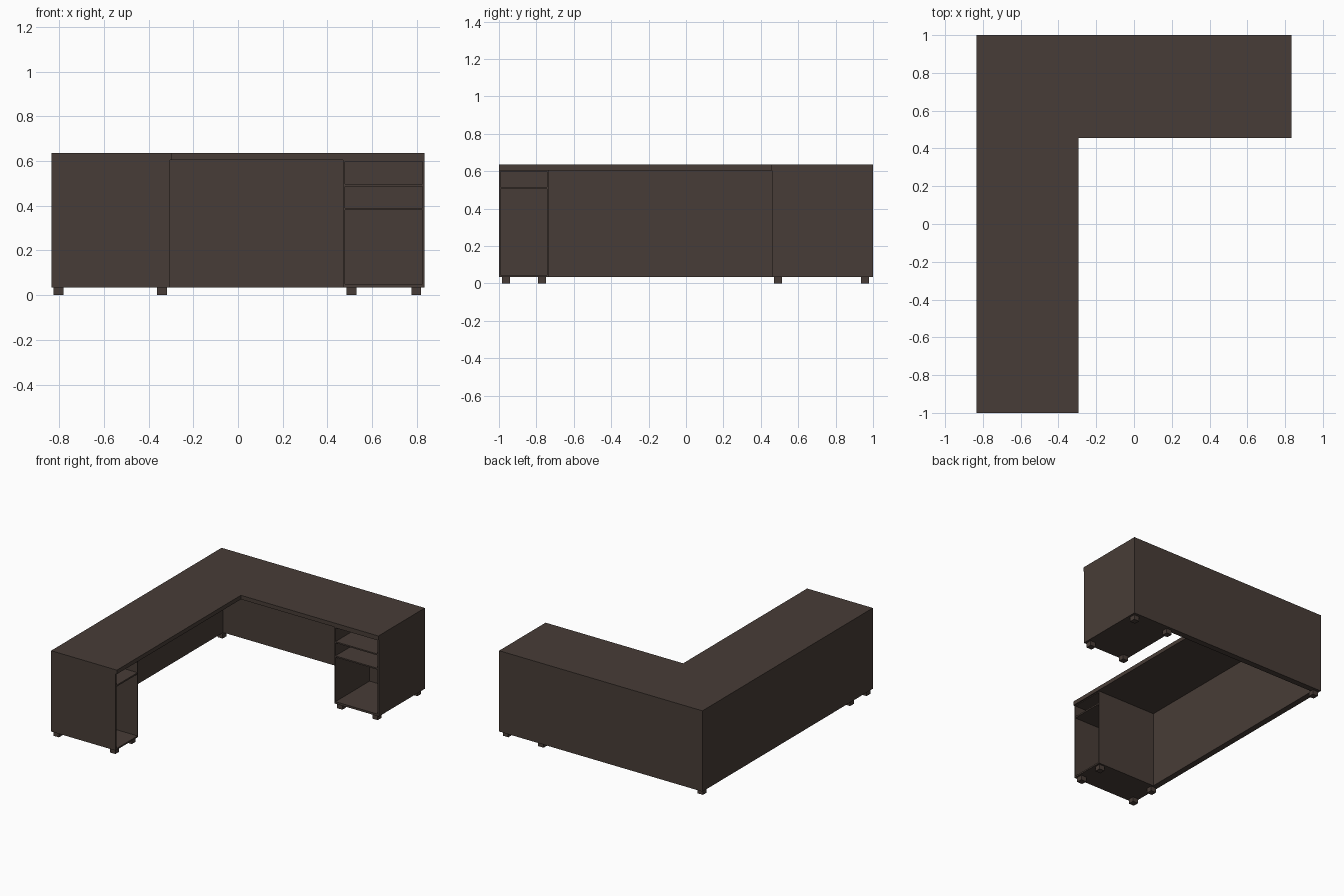
import bpy, bmesh

if "Cube" in bpy.data.objects:
    bpy.data.objects.remove(bpy.data.objects["Cube"])

wood = bpy.data.materials.new("dark brown wood")
wood.diffuse_color = (0.064, 0.046, 0.038, 1)
wood.use_nodes = True
wood.node_tree.nodes["Principled BSDF"].inputs["Base Color"].default_value = wood.diffuse_color


def finish(name, bm):
    bmesh.ops.recalc_face_normals(bm, faces=bm.faces)
    mesh = bpy.data.meshes.new(name)
    bm.to_mesh(mesh)
    bm.free()
    mesh.materials.append(wood)
    obj = bpy.data.objects.new(name, mesh)
    bpy.context.collection.objects.link(obj)
    return obj


def prism(name, outline, z0, z1):
    """Extrude a flat outline from z0 up to z1."""
    bm = bmesh.new()
    face = bm.faces.new([bm.verts.new((x, y, z0)) for x, y in outline])
    ext = bmesh.ops.extrude_face_region(bm, geom=[face])
    top = [v for v in ext["geom"] if isinstance(v, bmesh.types.BMVert)]
    bmesh.ops.translate(bm, verts=top, vec=(0, 0, z1 - z0))
    return finish(name, bm)


def box(name, x0, x1, y0, y1, z0, z1):
    return prism(name, [(x0, y0), (x1, y0), (x1, y1), (x0, y1)], z0, z1)


W, L = 0.835, 1.0            # half width and half length
Z0, Z1, ZT = 0.035, 0.605, 0.635
T, P = 0.009, 0.045          # cabinet wall and back panel thickness
FX, FY = -0.305, 0.46        # open fronts of the two cabinets

# L-shaped desktop
prism("desktop", [(-W, -L), (-0.295, -L), (-0.295, 0.455), (W, 0.455), (W, L), (-W, L)], Z1, ZT)

# L-shaped modesty panel along the back and left side
prism("modesty_panel", [(-W, -L), (-W + P, -L), (-W + P, L - P), (W, L - P), (W, L), (-W, L)], Z0, Z1)

# Right cabinet, open to the front with two shelves
RX, RB = 0.47, L - P
box("right_cabinet_inner_side", RX, RX + T, FY, RB, Z0, Z1)
box("right_cabinet_outer_side", W - T, W, FY, RB, Z0, Z1)
box("right_cabinet_back", RX + T, W - T, 0.86, RB, Z0, Z1)
for part, a, b in (("bottom", Z0, 0.05), ("lower_shelf", 0.38, 0.39),
                   ("upper_shelf", 0.486, 0.496), ("ceiling", 0.598, Z1)):
    box("right_cabinet_" + part, RX + T, W - T, FY, 0.86, a, b)

# Left cabinet, open towards the inside of the L with one shelf
LY, LB = -0.735, -W + P
box("left_cabinet_inner_side", LB, FX, LY - T, LY, Z0, Z1)
box("left_cabinet_outer_side", LB, FX, -L, -L + T, Z0, Z1)
box("left_cabinet_back", LB, -0.70, -L + T, LY - T, Z0, Z1)
for part, a, b in (("bottom", Z0, 0.046), ("shelf", 0.505, 0.516), ("ceiling", 0.6, Z1)):
    box("left_cabinet_" + part, -0.70, FX, -L + T, LY - T, a, b)

# Square feet under both cabinets and the back corner
feet = [(x, y) for x in (0.507, 0.797) for y in (0.492, 0.957)]
feet += [(x, y) for x in (-0.803, -0.34) for y in (-0.963, -0.77)]
feet.append((-0.803, 0.957))
for i, (x, y) in enumerate(feet):
    box("foot_%d" % (i + 1), x - 0.022, x + 0.022, y - 0.022, y + 0.022, 0, Z0)
